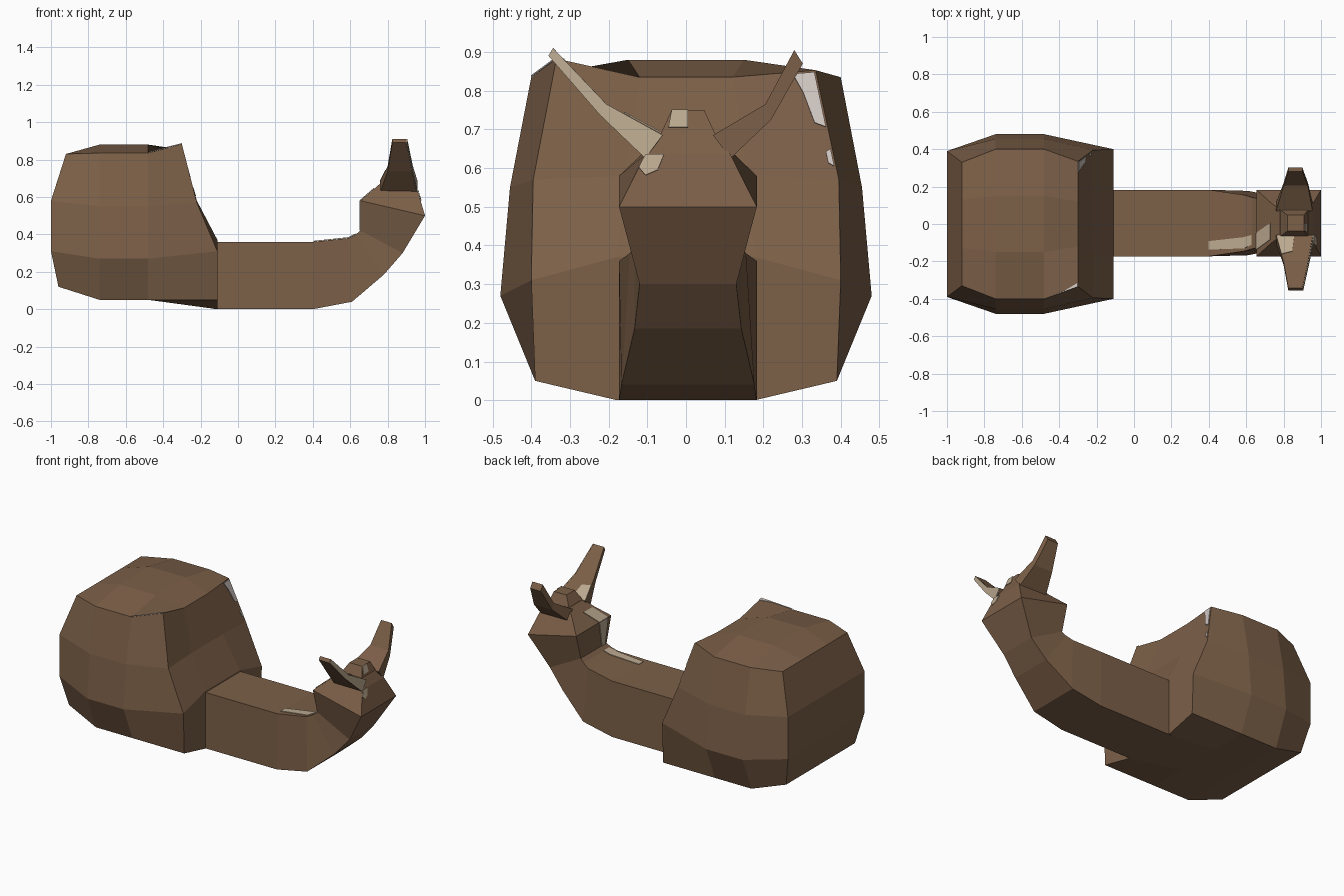
import bpy, bmesh
from mathutils import Vector

if "Cube" in bpy.data.objects:
    bpy.data.objects.remove(bpy.data.objects["Cube"])


def material(name, rgb):
    m = bpy.data.materials.new(name)
    m.diffuse_color = (*rgb, 1)
    m.use_nodes = True
    m.node_tree.nodes["Principled BSDF"].inputs["Base Color"].default_value = m.diffuse_color
    return m


brown = material("brown", (0.20, 0.115, 0.064))
tan = material("tan", (0.50, 0.40, 0.28))
pale = material("pale_grey", (0.62, 0.56, 0.53))


def make(name, verts, faces, mat):
    me = bpy.data.meshes.new(name)
    me.from_pydata([tuple(v) for v in verts], [], faces)
    bm = bmesh.new()
    bm.from_mesh(me)
    bmesh.ops.remove_doubles(bm, verts=bm.verts, dist=0.0005)
    bmesh.ops.recalc_face_normals(bm, faces=bm.faces)
    bm.to_mesh(me)
    bm.free()
    ob = bpy.data.objects.new(name, me)
    bpy.context.collection.objects.link(ob)
    me.materials.append(mat)
    return ob


def loft(name, sections, mat):
    n = len(sections[0])
    verts = [p for s in sections for p in s]
    faces = [(k * n + i, k * n + (i + 1) % n, (k + 1) * n + (i + 1) % n, (k + 1) * n + i)
             for k in range(len(sections) - 1) for i in range(n)]
    faces += [tuple(range(n)), tuple(range(len(verts) - n, len(verts)))]
    return make(name, verts, faces, mat)


def patch(name, quad, uvs, out, mat):
    """Thin painted plate lying on a quad, outlined in the quad's own 0-1 coordinates."""
    a, b, c, d = [Vector(q) for q in quad]
    nrm = (b - a).cross(d - a).normalized()
    if nrm.dot(Vector(out)) < 0:
        nrm = -nrm
    pts = [a.lerp(b, u).lerp(d.lerp(c, u), v) for u, v in uvs]
    loft(name, [[p + nrm * 0.001 for p in pts], [p + nrm * 0.005 for p in pts]], mat)


# Shell: four levels of a 4 x 4 grid, rounded like a soft box
# x_back, x_front, y back / front corner, y middle, y front inner, z back, middle, front corner, front inner
levels = [(-0.96, -0.11, 0.35, 0.39, 0.39, 0.178, 0.12, 0.05, 0.05, 0.0),
          (-1.00, -0.11, 0.39, 0.40, 0.48, 0.178, 0.31, 0.27, 0.31, 0.37),
          (-1.00, -0.22, 0.39, 0.395, 0.455, 0.16, 0.58, 0.55, 0.57, 0.58),
          (-0.92, -0.30, 0.33, 0.305, 0.40, 0.12, 0.83, 0.835, 0.868, 0.835)]


def shell_point(l, i, j):
    xb, xf, yb, yf, ym, yi, zb, zm, zf, zi = levels[l]
    s = -1 if j < 2 else 1
    edge = j in (0, 3)
    if i == 0:
        return (xb, s * (yb if edge else 0.13), zb)
    if i == 3:
        tilt = 0.03 * s if l == 3 and edge else 0
        return (xf, s * (yf if edge else yi) + tilt, (zf if edge else zi) - tilt * 0.5)
    x = -0.74 if i == 1 else -0.48
    if edge:
        return (x, s * ym, zm)
    return (x, s * 0.15, 0.05 if l == 0 else 0.88)


ring = [(i, 0) for i in range(3)] + [(3, j) for j in range(3)] + \
       [(i, 3) for i in (3, 2, 1)] + [(0, j) for j in (3, 2, 1)]
quads = [((l, *ring[k]), (l, *ring[(k + 1) % 12]), (l + 1, *ring[(k + 1) % 12]), (l + 1, *ring[k]))
         for l in range(3) for k in range(12)]
quads += [((l, i, j), (l, i + 1, j), (l, i + 1, j + 1), (l, i, j + 1))
          for l in (0, 3) for i in range(3) for j in range(3)]
make("shell", [shell_point(*p) for q in quads for p in q],
     [tuple(range(4 * k, 4 * k + 4)) for k in range(len(quads))], brown)

# Body and head: lower point, upper point, half widths
Y0 = 0.005
spine = [((-0.13, 0.0), (-0.13, 0.36), 0.178, 0.178),
         ((0.40, 0.0), (0.40, 0.36), 0.178, 0.178),
         ((0.61, 0.04), (0.59, 0.38), 0.172, 0.15),
         ((0.78, 0.185), (0.63, 0.40), 0.138, 0.138),
         ((0.88, 0.30), (0.655, 0.42), 0.125, 0.132),
         ((1.00, 0.50), (0.655, 0.58), 0.178, 0.178),
         ((0.96, 0.635), (0.73, 0.645), 0.11, 0.11),
         ((0.93, 0.69), (0.78, 0.69), 0.072, 0.072)]


def section(k):
    (xa, za), (xb, zb), wa, wb = spine[k]
    return [(xa, Y0 - wa, za), (xa, Y0 + wa, za), (xb, Y0 + wb, zb), (xb, Y0 - wb, zb)]


loft("body_and_head", [section(k) for k in range(len(spine))], brown)


# Crest between the stalks
def flat_rect(x0, x1, w, z):
    return [(x0, Y0 - w, z), (x1, Y0 - w, z), (x1, Y0 + w, z), (x0, Y0 + w, z)]


loft("head_crest", [flat_rect(0.78, 0.93, 0.072, 0.685), flat_rect(0.82, 0.91, 0.042, 0.75)], brown)


# Eye stalks: x range, upper (y, z), lower (y, z)
def stalk(name, rows):
    secs = [[(x0, u[0], u[1]), (x1, u[0], u[1]), (x1, w[0], w[1]), (x0, w[0], w[1])]
            for x0, x1, u, w in rows]
    loft(name, secs, brown)
    return secs


right = stalk("stalk_near", [(0.76, 0.955, (-0.06, 0.685), (-0.105, 0.625)),
                             (0.80, 0.93, (-0.205, 0.765), (-0.22, 0.735)),
                             (0.825, 0.90, (-0.343, 0.91), (-0.355, 0.89))])
stalk("stalk_far", [(0.76, 0.955, (0.07, 0.685), (0.115, 0.625)),
                    (0.80, 0.93, (0.205, 0.765), (0.22, 0.725)),
                    (0.825, 0.90, (0.28, 0.905), (0.302, 0.87))])

# Tan markings on the near stalk, head and neck
full = [(0, 0), (1, 0), (1, 1), (0, 1)]
for k in (0, 1):
    a, b = right[k], right[k + 1]
    patch("stalk_mark_%d" % k, [a[1], b[1], b[2], a[2]], full, (1, 0, 0), tan)
patch("stalk_root_mark", [right[0][0], right[0][1], right[1][1], right[1][0]],
      [(0, 0), (0.5, 0), (0.4, 0.6), (0, 0.7)], (0, 0, 1), tan)
s1, s2, s3, s4, s5, s6, s7 = [section(k) for k in range(1, 8)]
patch("cheek_mark", [s5[0], s5[1], s6[1], s6[0]],
      [(0, 0.75), (0.1, 0.6), (0.2, 0.7), (0.22, 1), (0, 1)], (1, 0, 0), tan)
patch("nape_mark", [s5[3], s5[2], s6[2], s6[3]],
      [(0.1, 0), (0.35, 0), (0.5, 1), (0.1, 1)], (-1, 0, 1), tan)
patch("neck_mark", [s4[3], s4[2], s5[2], s5[3]],
      [(0.08, 0), (0.2, 0), (0.35, 1), (0.1, 1)], (-1, 0, 0), tan)
patch("back_mark", [s1[3], s1[2], s2[2], s2[3]],
      [(0.1, 0), (0.23, 0), (0.25, 1), (0.05, 1)], (0, 0, 1), tan)
patch("back_mark_upper", [s2[3], s2[2], s3[2], s3[3]],
      [(0.05, 0), (0.25, 0), (0.27, 1), (0.08, 1)], (0, 0, 1), tan)
crest = flat_rect(0.93, 0.93, 0.072, 0.685), flat_rect(0.91, 0.91, 0.042, 0.75)
patch("crest_mark", [crest[0][0], crest[0][2], crest[1][2], crest[1][0]],
      [(0.1, 0.3), (0.5, 0.3), (0.5, 1), (0, 1)], (1, 0, 0), tan)

# Pale chips on the shell's front edges
P = shell_point
patch("shell_chip_far", [P(2, 3, 2), P(2, 3, 3), P(3, 3, 3), P(3, 3, 2)],
      [(0.98, 0.48), (0.86, 0.52), (0.8, 0.8), (0.72, 0.98), (0.98, 0.98)], (1, 0, 0), pale)
patch("shell_chip_far_low", [P(2, 3, 2), P(2, 3, 3), P(3, 3, 3), P(3, 3, 2)],
      [(0.98, 0.12), (0.92, 0.15), (0.92, 0.25), (0.98, 0.28)], (1, 0, 0), pale)
a, b = Vector(P(3, 2, 0)), Vector(P(3, 3, 0))
c = Vector(P(3, 3, 1))
patch("shell_chip_near", [a, b, b.lerp(c, 0.1), a.lerp(b, 0.5) + Vector((0.02, 0.012, 0.006))],
      full, (0, 0, 1), pale)
